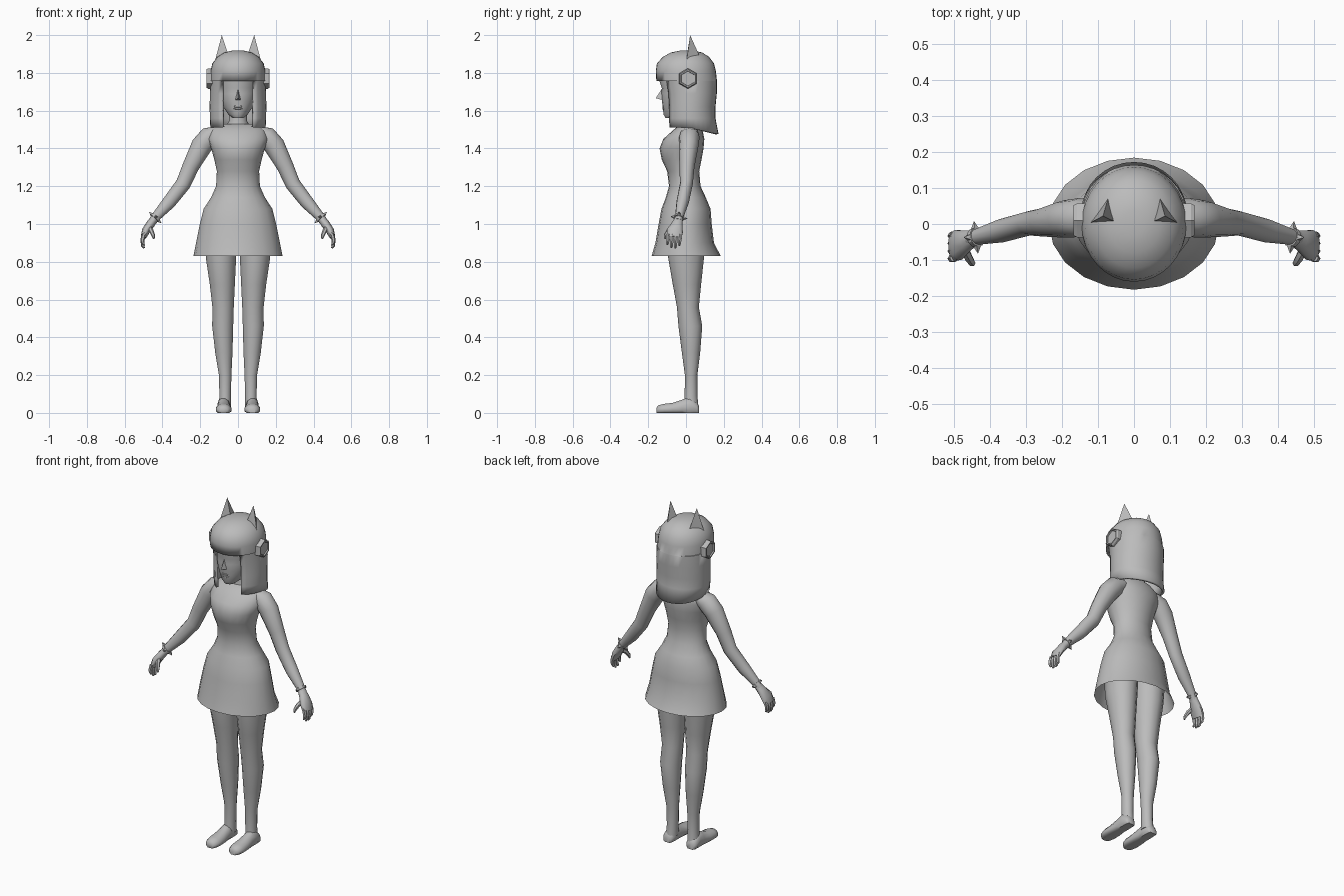
import bpy, bmesh, math
from mathutils import Vector

grey = bpy.data.materials.new("plain_grey")
grey.diffuse_color = (0.5, 0.5, 0.5, 1)


def finish(name, bm, mirror=False, angle=50, fix_normals=True):
    if fix_normals:
        bmesh.ops.recalc_face_normals(bm, faces=bm.faces[:])
    me = bpy.data.meshes.new(name)
    bm.to_mesh(me)
    bm.free()
    ob = bpy.data.objects.new(name, me)
    bpy.context.collection.objects.link(ob)
    me.materials.append(grey)
    bpy.context.view_layer.objects.active = ob
    ob.select_set(True)
    bpy.ops.object.shade_smooth_by_angle(angle=math.radians(angle))
    ob.select_set(False)
    if mirror:
        ob.modifiers.new("mirror", 'MIRROR').use_mirror_merge = False
    return ob


def skin(bm, rings, caps=(True, True)):
    """Bridge equal-length rings of points with quads."""
    vs = [[bm.verts.new(p) for p in r] for r in rings]
    n = len(vs[0])
    for a, b in zip(vs, vs[1:]):
        for i in range(n):
            j = (i + 1) % n
            bm.faces.new((a[i], a[j], b[j], b[i]))
    if caps[0]:
        bm.faces.new(vs[0][::-1])
    if caps[1]:
        bm.faces.new(vs[-1])
    return vs


def level_rings(rows, n, cx=0.0):
    """Rows of (z, half width, front y, back y[, centre x]); angle 0 is the front."""
    out = []
    for z, rx, yf, yb, *c in rows:
        x0 = c[0] if c else cx
        cy, ry = (yf + yb) / 2, (yb - yf) / 2
        out.append([(x0 + rx * math.sin(2 * math.pi * i / n),
                     cy - ry * math.cos(2 * math.pi * i / n), z) for i in range(n)])
    return out


def tube(bm, path, n=10):
    """Path of (x, y, z, r_side, r_y): cross-sections square to the path."""
    pts = [Vector(p[:3]) for p in path]
    rings = []
    for i, p in enumerate(path):
        t = (pts[min(i + 1, len(pts) - 1)] - pts[max(i - 1, 0)]).normalized()
        side = t.cross(Vector((0, 1, 0))).normalized()
        up = side.cross(t)
        rings.append([pts[i] + side * p[3] * math.cos(a) + up * p[4] * math.sin(a)
                      for a in (2 * math.pi * k / n for k in range(n))])
    return skin(bm, rings)


# Dress: open at the hem, with a hollow skirt
bm = bmesh.new()
skin(bm, level_rings([
    (0.83, 0.236, -0.182, 0.184), (0.90, 0.222, -0.162, 0.148),
    (1.00, 0.202, -0.145, 0.136), (1.08, 0.182, -0.130, 0.130),
    (1.14, 0.143, -0.107, 0.105), (1.20, 0.116, -0.090, 0.077),
    (1.28, 0.112, -0.100, 0.070), (1.34, 0.125, -0.128, 0.082),
    (1.40, 0.142, -0.140, 0.093), (1.45, 0.160, -0.120, 0.097),
    (1.495, 0.150, -0.070, 0.088), (1.53, 0.100, -0.030, 0.070)], 20), (False, True))
finish("dress", bm)

# Neck
bm = bmesh.new()
skin(bm, level_rings([(1.50, 0.075, -0.035, 0.075), (1.545, 0.048, -0.025, 0.065),
                      (1.62, 0.045, -0.035, 0.06)], 12))
finish("neck", bm)

# Legs
bm = bmesh.new()
skin(bm, level_rings([
    (0.035, 0.033, -0.010, 0.066, 0.070), (0.09, 0.031, -0.007, 0.060, 0.068),
    (0.20, 0.034, -0.006, 0.060, 0.068), (0.32, 0.047, -0.022, 0.075, 0.075),
    (0.46, 0.057, -0.040, 0.086, 0.081), (0.56, 0.058, -0.048, 0.068, 0.079),
    (0.68, 0.068, -0.070, 0.080, 0.083), (0.82, 0.082, -0.094, 0.095, 0.090),
    (0.96, 0.088, -0.095, 0.105, 0.092)], 14))
finish("legs", bm, mirror=True)

# Feet: sections from heel to toe, flattened onto the ground
bm = bmesh.new()
rings = []
for y, w, h in [(0.070, 0.022, 0.035), (0.058, 0.033, 0.055), (0.02, 0.035, 0.088),
                (-0.02, 0.035, 0.072), (-0.07, 0.042, 0.054), (-0.115, 0.043, 0.049),
                (-0.145, 0.034, 0.042), (-0.157, 0.018, 0.028)]:
    rings.append([(0.076 + w * math.cos(a), y, max(0, h * (0.35 + 0.65 * math.sin(a))))
                  for a in (2 * math.pi * (k + 0.5) / 12 for k in range(12))])
skin(bm, rings)
finish("feet", bm, mirror=True)

# Arms
bm = bmesh.new()
tube(bm, [(0.105, 0.020, 1.485, 0.035, 0.045), (0.150, 0.018, 1.462, 0.056, 0.054),
          (0.192, 0.014, 1.415, 0.056, 0.052), (0.250, 0.005, 1.305, 0.044, 0.040),
          (0.290, 0.002, 1.212, 0.040, 0.034), (0.365, -0.018, 1.115, 0.036, 0.033),
          (0.437, -0.036, 1.035, 0.024, 0.022), (0.452, -0.040, 1.015, 0.022, 0.022)], 12)
finish("arms", bm, mirror=True)

# Hands: palm, four fingers and a thumb
bm = bmesh.new()
tube(bm, [(0.440, -0.037, 1.03, 0.020, 0.021), (0.463, -0.046, 1.00, 0.023, 0.030),
          (0.487, -0.058, 0.965, 0.022, 0.044), (0.501, -0.063, 0.930, 0.015, 0.042)])
for i in range(4):
    y = -0.031 - 0.021 * i
    low = (0.885, 0.872, 0.874, 0.89)[i]
    tube(bm, [(0.499, y, 0.945, 0.012, 0.012), (0.506, y - 0.002, 0.915, 0.011, 0.011),
              (0.504, y - 0.004, low + 0.012, 0.009, 0.009),
              (0.498, y - 0.005, low, 0.005, 0.005)], 6)
tube(bm, [(0.472, -0.065, 0.985, 0.013, 0.014), (0.458, -0.094, 0.962, 0.012, 0.012),
          (0.449, -0.108, 0.940, 0.010, 0.010), (0.446, -0.112, 0.922, 0.005, 0.005)], 6)
finish("hands", bm, mirror=True)

# Spiked bracelets: a band across the wrist and four small spikes
bm = bmesh.new()
c = Vector((0.438, -0.037, 1.034))
axis = Vector((0.66, -0.18, -0.73)).normalized()
u = axis.cross(Vector((0, 1, 0))).normalized()
v = u.cross(axis)
tube(bm, [(*(c + axis * s), 0.028, 0.027) for s in (-0.007, 0.007)], 12)
for k in range(4):
    a = math.pi / 2 * k
    d, e = u * math.cos(a) + v * math.sin(a), v * math.cos(a) - u * math.sin(a)
    base = [bm.verts.new(c + d * 0.024 + e * p + axis * q)
            for p, q in ((-.008, -.008), (.008, -.008), (.008, .008), (-.008, .008))]
    tip = bm.verts.new(c + d * 0.046)
    for i in range(4):
        bm.faces.new((base[i], base[(i + 1) % 4], tip))
finish("bracelets", bm, mirror=True, angle=30)

# Head
bm = bmesh.new()
skin(bm, level_rings([
    (1.562, 0.030, -0.108, -0.040), (1.580, 0.052, -0.119, 0.020),
    (1.615, 0.076, -0.122, 0.060), (1.650, 0.092, -0.128, 0.090),
    (1.690, 0.102, -0.130, 0.110), (1.720, 0.105, -0.128, 0.120),
    (1.755, 0.108, -0.140, 0.125), (1.820, 0.105, -0.135, 0.125)], 18))
finish("head", bm)

# Nose and lips
bm = bmesh.new()
p = [bm.verts.new(q) for q in ((0, -0.122, 1.725), (0.017, -0.120, 1.655),
                               (-0.017, -0.120, 1.655), (0, -0.160, 1.666))]
for f in ((0, 1, 3), (0, 3, 2), (1, 2, 3)):
    bm.faces.new([p[i] for i in f])
finish("nose", bm, fix_normals=False, angle=70)
bm = bmesh.new()
for z in (1.623, 1.612):
    tube(bm, [(x, -0.122 + abs(x) * 0.25, z, r, r) for x, r in
              ((-0.024, 0.002), (-0.010, 0.007), (0.010, 0.007), (0.024, 0.002))], 6)
finish("lips", bm)

# Hair: cap with a fringe, long back and two side locks
N = 32
rows = [(1.500, 0.146, -0.112, 0.172), (1.560, 0.149, -0.112, 0.156),
        (1.620, 0.150, -0.112, 0.156), (1.690, 0.149, -0.116, 0.163),
        (1.757, 0.147, -0.128, 0.164), (1.758, 0.147, -0.157, 0.164),
        (1.810, 0.145, -0.160, 0.158), (1.850, 0.136, -0.154, 0.148),
        (1.885, 0.109, -0.122, 0.122), (1.908, 0.072, -0.080, 0.085),
        (1.918, 0.030, -0.030, 0.040)]
bm = bmesh.new()
vs = skin(bm, level_rings(rows, N), (False, True))
for vert in vs[0]:  # hem drops toward the back
    vert.co.z += 0.012 - 0.035 * max(0, vert.co.y / 0.17) if vert.co.y > 0 else 0.012
gone = [f for f in bm.faces if f.calc_center_median().z < 1.7575
        and f.calc_center_median().y < 0
        and abs(f.calc_center_median().x) < 0.088]
bmesh.ops.delete(bm, geom=gone, context='FACES')
hair = finish("hair", bm)
m = hair.modifiers.new("thickness", 'SOLIDIFY')
m.thickness, m.offset = 0.014, -1

# Pointed ears on the hair
bm = bmesh.new()
p = [bm.verts.new(q) for q in ((0.124, 0.002, 1.855), (0.044, 0.002, 1.875),
                               (0.070, 0.078, 1.875), (0.086, 0.022, 2.0))]
for f in ((0, 1, 3), (1, 2, 3), (2, 0, 3), (0, 2, 1)):
    bm.faces.new([p[i] for i in f])
finish("pointed_ears", bm, mirror=True, angle=20)

# Hexagonal ear cups with a recessed centre
bm = bmesh.new()
skin(bm, [[(x, 0.01 + r * math.sin(math.pi / 3 * k), 1.77 + r * math.cos(math.pi / 3 * k))
           for k in range(6)]
          for x, r in ((0.120, 0.054), (0.158, 0.054), (0.168, 0.048),
                       (0.168, 0.041), (0.161, 0.039))])
finish("ear_cups", bm, mirror=True, angle=20)
